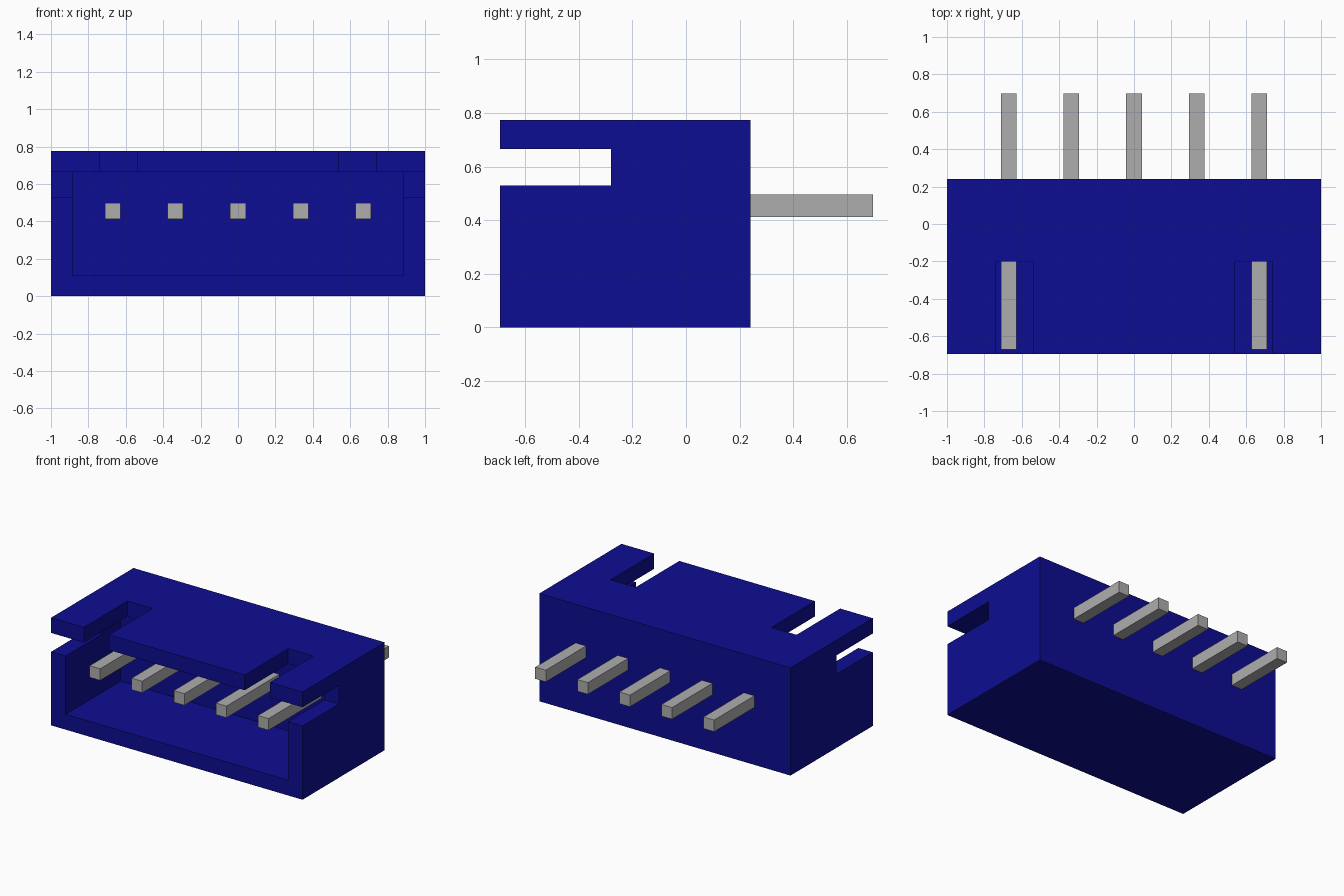
import bpy

if "Cube" in bpy.data.objects:
    bpy.data.objects.remove(bpy.data.objects["Cube"], do_unlink=True)


def make_material(name, color):
    mat = bpy.data.materials.new(name)
    mat.use_nodes = True
    mat.diffuse_color = color
    bsdf = next(n for n in mat.node_tree.nodes if n.type == 'BSDF_PRINCIPLED')
    bsdf.inputs["Base Color"].default_value = color
    return mat


def box(name, x, y, z, mat):
    """Box spanning the given (min, max) ranges."""
    bpy.ops.mesh.primitive_cube_add(size=1)
    ob = bpy.context.object
    ob.name = ob.data.name = name
    spans = (x, y, z)
    for v in ob.data.vertices:
        v.co = [lo if c < 0 else hi for c, (lo, hi) in zip(v.co, spans)]
    ob.data.materials.append(mat)
    return ob


def cut(target, cutter):
    """Subtract the cutter from the target, then discard the cutter."""
    mod = target.modifiers.new("cut", 'BOOLEAN')
    mod.operation = 'DIFFERENCE'
    mod.solver = 'EXACT'
    mod.object = cutter
    bpy.context.view_layer.objects.active = target
    bpy.ops.object.modifier_apply(modifier=mod.name)
    bpy.data.objects.remove(cutter, do_unlink=True)


blue = make_material("dark blue plastic", (0.004, 0.004, 0.29, 1))
grey = make_material("grey metal", (0.42, 0.42, 0.42, 1))

FRONT, BACK, HEIGHT = -0.695, 0.24, 0.775
ROOF = 0.665          # underside of the top wall
OPEN = FRONT - 0.1    # cutters start ahead of the front face

# Housing: block with an open-fronted cavity
housing = box("housing", (-1, 1), (FRONT, BACK), (0, HEIGHT), blue)
cut(housing, box("cavity_cutter", (-0.885, 0.885), (OPEN, -0.07), (0.11, ROOF), blue))

for s in (-1, 1):
    # Slot through the top wall
    cut(housing, box("slot_cutter", sorted((s * 0.54, s * 0.74)),
                     (OPEN, -0.20), (0.6, 0.9), blue))
    # Notch through the side wall
    cut(housing, box("notch_cutter", sorted((s * 0.8, s * 1.1)),
                     (OPEN, -0.28), (0.53, ROOF), blue))

# Row of five square pins running through the back wall
for i in range(5):
    cx = (i - 2) * 0.335
    box(f"pin_{i + 1}", (cx - 0.042, cx + 0.042), (-0.67, 0.697), (0.413, 0.497), grey)
